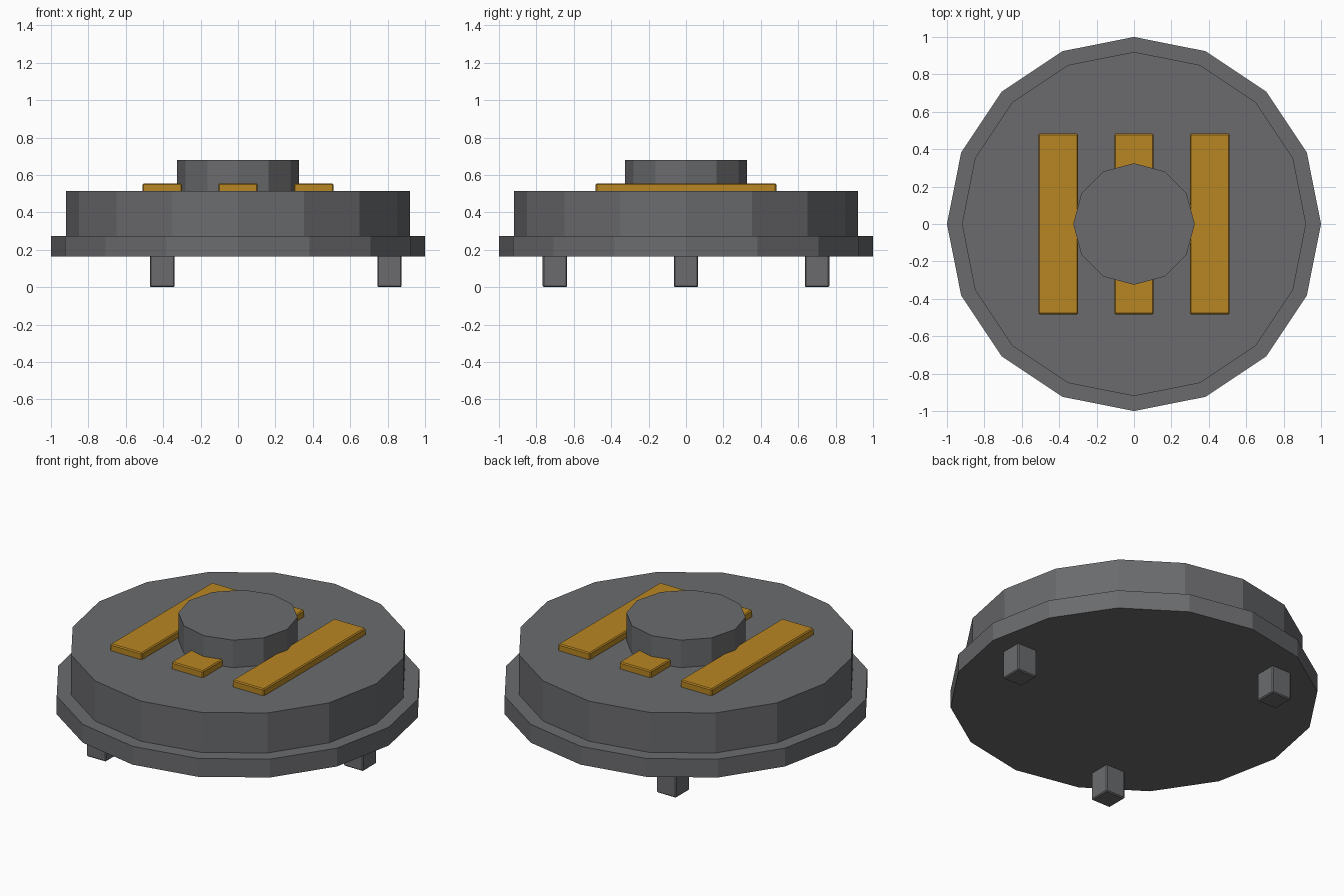
import bpy, math

if "Cube" in bpy.data.objects:
    bpy.data.objects.remove(bpy.data.objects["Cube"])


def material(name, rgb):
    m = bpy.data.materials.new(name)
    m.diffuse_color = (*rgb, 1)
    m.use_nodes = True
    m.node_tree.nodes["Principled BSDF"].inputs["Base Color"].default_value = m.diffuse_color
    return m


GREY = material("dark grey metal", (0.145, 0.148, 0.155))
GOLD = material("amber", (0.48, 0.24, 0.016))


def disc(name, sides, radius, z0, z1):
    # corners lie on the x and y axes
    bpy.ops.mesh.primitive_cylinder_add(vertices=sides, radius=radius, depth=z1 - z0,
                                        location=(0, 0, (z0 + z1) / 2))
    ob = bpy.context.object
    ob.name = name
    ob.data.materials.append(GREY)
    return ob


def block(name, centre, size, mat, bevel):
    bpy.ops.mesh.primitive_cube_add(size=1, location=centre)
    ob = bpy.context.object
    ob.name = name
    ob.scale = size
    bpy.ops.object.transform_apply(location=False, rotation=False, scale=True)
    ob.data.materials.append(mat)
    mod = ob.modifiers.new("edge bevel", 'BEVEL')
    mod.width = bevel
    mod.segments = 1
    return ob


# Stacked round body
disc("base_flange", 16, 1.0, 0.165, 0.275)
disc("body", 16, 0.92, 0.27, 0.515)
disc("top_knob", 12, 0.325, 0.51, 0.68)

# Amber strips on the top
for i, x in enumerate((-0.405, 0, 0.405)):
    block(f"top_strip_{i + 1}", (x, 0, 0.53), (0.21, 0.966, 0.05), GOLD, 0.006)

# Three feet spaced evenly around the underside
for i in range(3):
    a = math.tau * i / 3
    block(f"foot_{i + 1}", (0.81 * math.cos(a), 0.81 * math.sin(a), 0.09),
          (0.13, 0.13, 0.18), GREY, 0.006)
